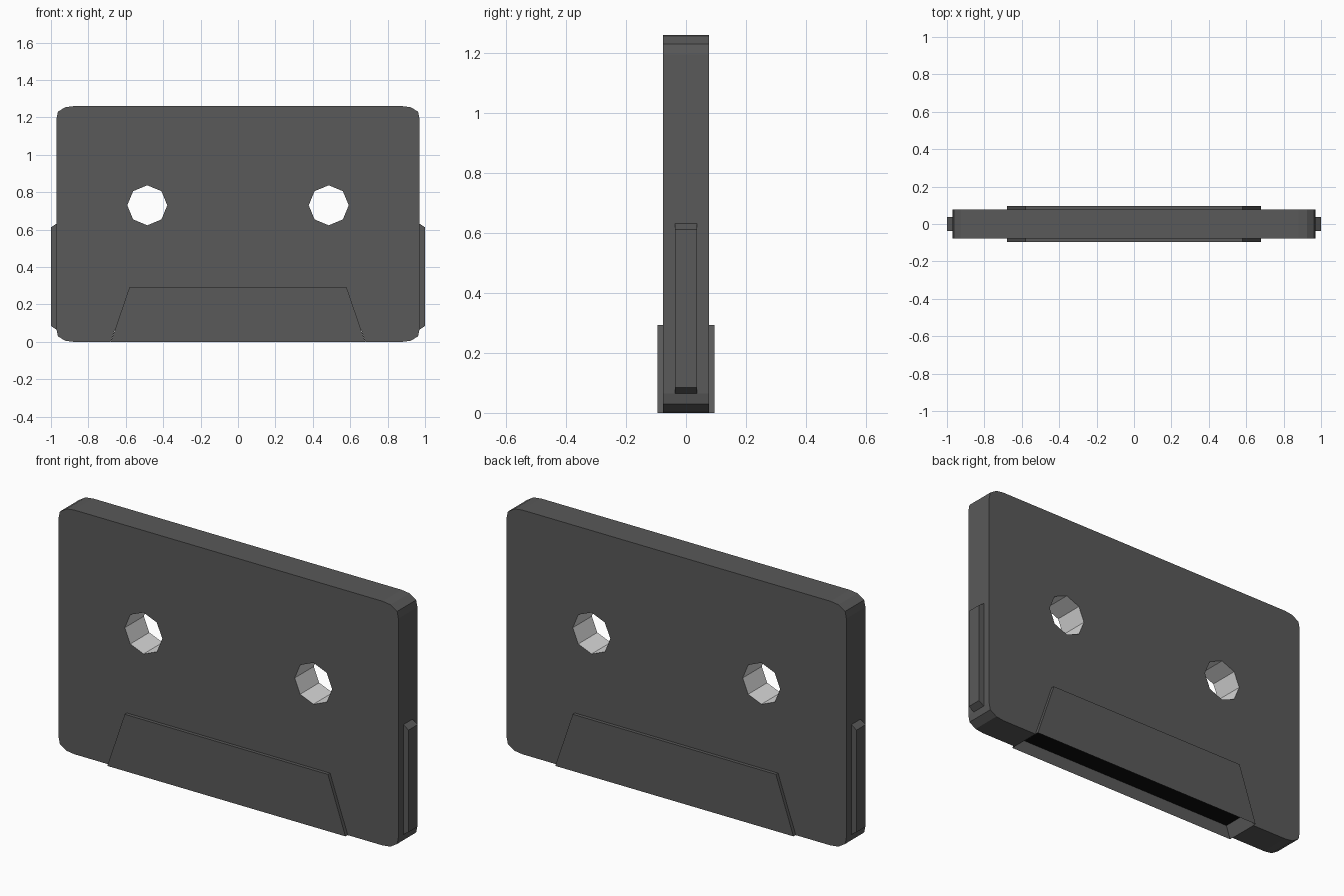
import bpy, bmesh, math

if "Cube" in bpy.data.objects:
    bpy.data.objects.remove(bpy.data.objects["Cube"])


def material(name, v):
    m = bpy.data.materials.new(name)
    m.diffuse_color = (v, v, v, 1)
    m.use_nodes = True
    m.node_tree.nodes["Principled BSDF"].inputs["Base Color"].default_value = m.diffuse_color
    return m


CHARCOAL = material("charcoal plastic", 0.1)
LIGHT = material("light grey hub", 0.68)
BLACK = material("black tape", 0.004)


def slab(name, loops, half, mats):
    """Extrude x/z outlines (later loops are holes) to y = -half..half."""
    cu = bpy.data.curves.new(name + "_outline", 'CURVE')
    cu.dimensions = '2D'
    cu.fill_mode = 'BOTH'
    cu.extrude = half
    for pts in loops:
        sp = cu.splines.new('POLY')
        sp.points.add(len(pts) - 1)
        for p, (x, z) in zip(sp.points, pts):
            p.co = (x, z, 0, 1)
        sp.use_cyclic_u = True
    tmp = bpy.data.objects.new("tmp", cu)
    bpy.context.collection.objects.link(tmp)
    dg = bpy.context.evaluated_depsgraph_get()
    me = bpy.data.meshes.new_from_object(tmp.evaluated_get(dg))
    bpy.data.objects.remove(tmp)
    bm = bmesh.new()
    bm.from_mesh(me)
    for v in bm.verts:
        v.co = (v.co.x, -v.co.z, v.co.y)
    bmesh.ops.remove_doubles(bm, verts=bm.verts, dist=1e-5)
    bmesh.ops.recalc_face_normals(bm, faces=bm.faces)
    for f in bm.faces:
        f.smooth = False
        f.material_index = 0
    bm.to_mesh(me)
    bm.free()
    me.name = name
    me.materials.clear()
    for m in mats:
        me.materials.append(m)
    ob = bpy.data.objects.new(name, me)
    bpy.context.collection.objects.link(ob)
    return ob


H = 1.26               # body height
HOLE_X, HOLE_Z, HOLE_R = 0.485, 0.73, 0.107
BASE, TOP, GUARD_H = 0.68, 0.58, 0.293
RECESS = 0.067         # depth of the open slot under the guard


def guard_x(z):
    return BASE + (TOP - BASE) * z / GUARD_H


# Body: rounded outline with a slot at the bottom and two octagonal holes
corner = [(0.88, 0), (0.925, 0.006), (0.963, 0.03), (0.97, 0.065)]
d = RECESS + 0.002
right = [(guard_x(d) + 0.001, d), (BASE + 0.001, 0)] + corner
right += [(x, H - z) for x, z in reversed(corner)]
outline = right + [(-x, z) for x, z in reversed(right)]
holes = [[(s * HOLE_X + HOLE_R * math.cos(k * math.pi / 4),
           HOLE_Z + HOLE_R * math.sin(k * math.pi / 4)) for k in range(8)]
         for s in (-1, 1)]
body = slab("body", [outline] + holes, 0.0775, [CHARCOAL, LIGHT])

# Hole walls take the light hub colour
for p in body.data.polygons:
    c = p.center
    if abs(p.normal.y) < 0.5 and math.hypot(abs(c.x) - HOLE_X, c.z - HOLE_Z) < 0.12:
        p.material_index = 1

# Side tabs
for s, side in ((-1, "left"), (1, "right")):
    tab = [(0.95, 0.065), (0.97, 0.065), (1.0, 0.085),
           (1.0, 0.612), (0.97, 0.632), (0.95, 0.632)]
    slab(side + "_side_tab", [[(s * x, z) for x, z in tab]], 0.0375, [CHARCOAL])

# Raised trapezoid guard, hollow at the bottom with black tape inside
guard = slab("tape_guard", [[(-BASE, 0), (BASE, 0), (TOP, GUARD_H), (-TOP, GUARD_H)]],
             0.095, [CHARCOAL])
bm = bmesh.new()
bm.from_mesh(guard.data)
bmesh.ops.delete(bm, geom=[f for f in bm.faces if f.normal.z < -0.9], context='FACES_ONLY')
bm.to_mesh(guard.data)
bm.free()

gx = guard_x(RECESS)
me = bpy.data.meshes.new("tape_strip")
me.from_pydata([(-gx, -0.095, RECESS), (-gx, 0.095, RECESS),
                (gx, 0.095, RECESS), (gx, -0.095, RECESS)], [], [(0, 1, 2, 3)])
me.materials.append(BLACK)
bpy.context.collection.objects.link(bpy.data.objects.new("tape_strip", me))
